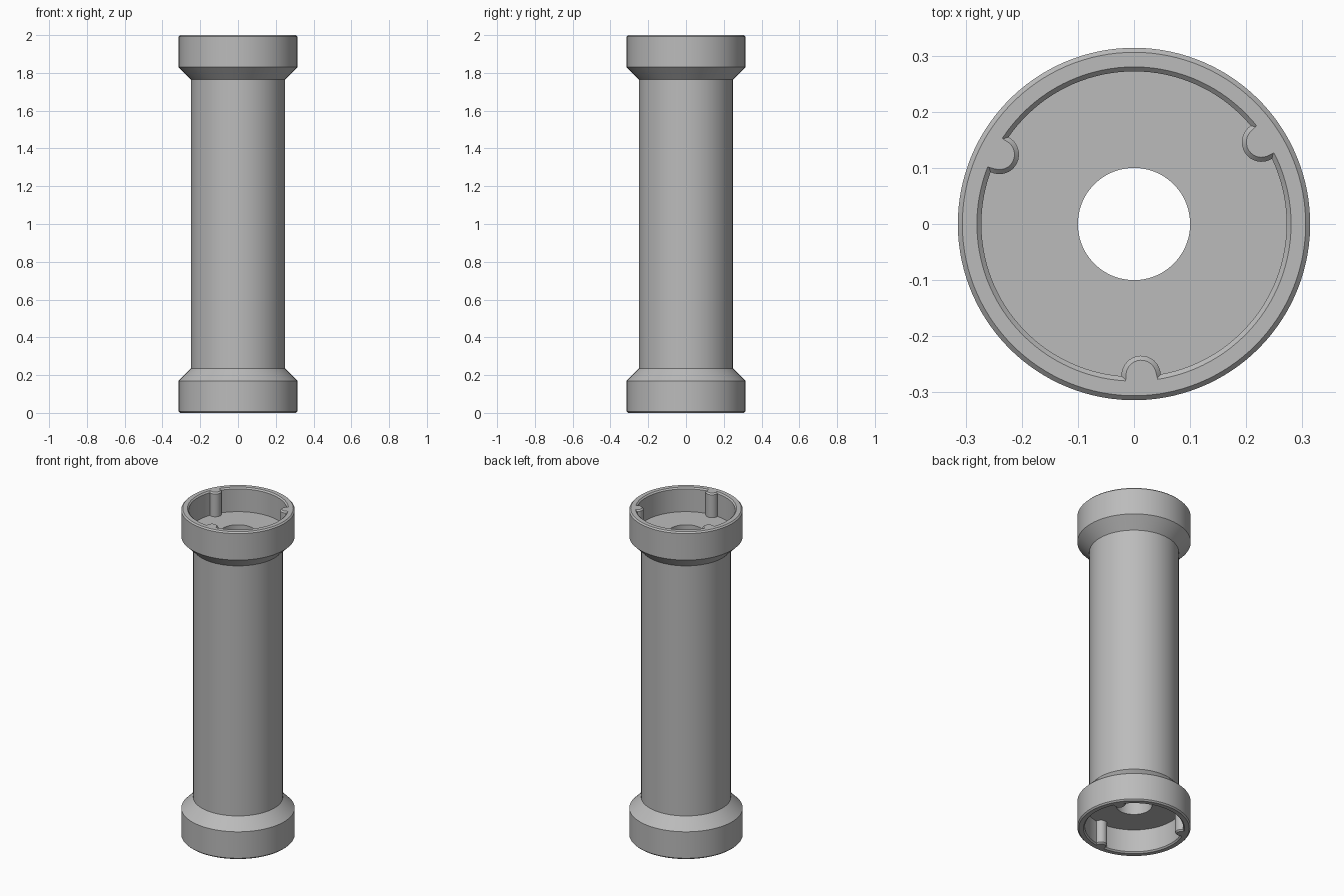
import bpy, bmesh, math

cube = bpy.data.objects.get("Cube")
if cube:
    bpy.data.objects.remove(cube, do_unlink=True)

# Main dimensions
HEIGHT = 2.0
COLLAR_R, TUBE_R, BORE_R = 0.314, 0.248, 0.1
RECESS_R, RECESS_DEPTH = 0.272, 0.147
RIB_R, RIB_DIST, RIB_ANGLE = 0.035, 0.27, math.radians(32.7)
BEVEL = 0.008
RIB_STEPS, WALL_STEPS = 16, 36

# Plain grey material
grey = bpy.data.materials.new("plain_grey")
grey.use_nodes = True
colour = (0.5, 0.5, 0.5, 1)
grey.diffuse_color = colour
grey.node_tree.nodes["Principled BSDF"].inputs["Base Color"].default_value = colour


def polar(r, a):
    return r * math.cos(a), r * math.sin(a)


def rib_span(offset):
    """Half angle a rib takes up on the wall, and half sweep of its own arc."""
    R, p, d = RECESS_R + offset, RIB_R - offset, RIB_DIST
    return (math.acos((R * R + d * d - p * p) / (2 * R * d)),
            math.acos((p * p + d * d - R * R) / (2 * p * d)))


def ring(radius=None, offset=0.0):
    """A circle of the given radius, or the ribbed recess outline if none."""
    half, sweep = rib_span(offset)
    if radius:
        half = rib_span(0)[0]
    points = []
    for k in range(3):
        a = RIB_ANGLE + k * math.tau / 3
        for i in range(RIB_STEPS + 1):
            s = 2 * i / RIB_STEPS - 1
            if radius:
                points.append(polar(radius, a + half * s))
            else:
                cx, cy = polar(RIB_DIST, a)
                dx, dy = polar(RIB_R - offset, a + math.pi - sweep * s)
                points.append((cx + dx, cy + dy))
        for i in range(1, WALL_STEPS):
            t = i / WALL_STEPS
            b = a + half + (math.tau / 3 - 2 * half) * t
            points.append(polar(radius or RECESS_R + offset, b))
    return points


# One end, from the bore out over the rim and back in to the tube
end = [
    (ring(BORE_R), RECESS_DEPTH),
    (ring(), RECESS_DEPTH),
    (ring(), BEVEL),
    (ring(offset=BEVEL), 0),
    (ring(COLLAR_R - BEVEL), 0),
    (ring(COLLAR_R), BEVEL),
    (ring(COLLAR_R), 0.17),
    (ring(TUBE_R), 0.236),
]
# The other end mirrors it, which closes the tube wall and the bore
sections = end + [(pts, HEIGHT - z) for pts, z in reversed(end)]

# Loft all sections into one closed body
bm = bmesh.new()
loops = [[bm.verts.new((x, y, z)) for x, y in pts] for pts, z in sections]
for j, low in enumerate(loops):
    high = loops[(j + 1) % len(loops)]
    for i in range(len(low)):
        n = (i + 1) % len(low)
        bm.faces.new((low[i], low[n], high[n], high[i]))
bmesh.ops.recalc_face_normals(bm, faces=bm.faces)
mesh = bpy.data.meshes.new("collared_tube")
bm.to_mesh(mesh)
bm.free()
mesh.materials.append(grey)
tube = bpy.data.objects.new("collared_tube", mesh)
bpy.context.collection.objects.link(tube)

# Smooth round walls, crisp edges
bpy.ops.object.select_all(action="DESELECT")
tube.select_set(True)
bpy.context.view_layer.objects.active = tube
bpy.ops.object.shade_smooth_by_angle(angle=math.radians(30))
